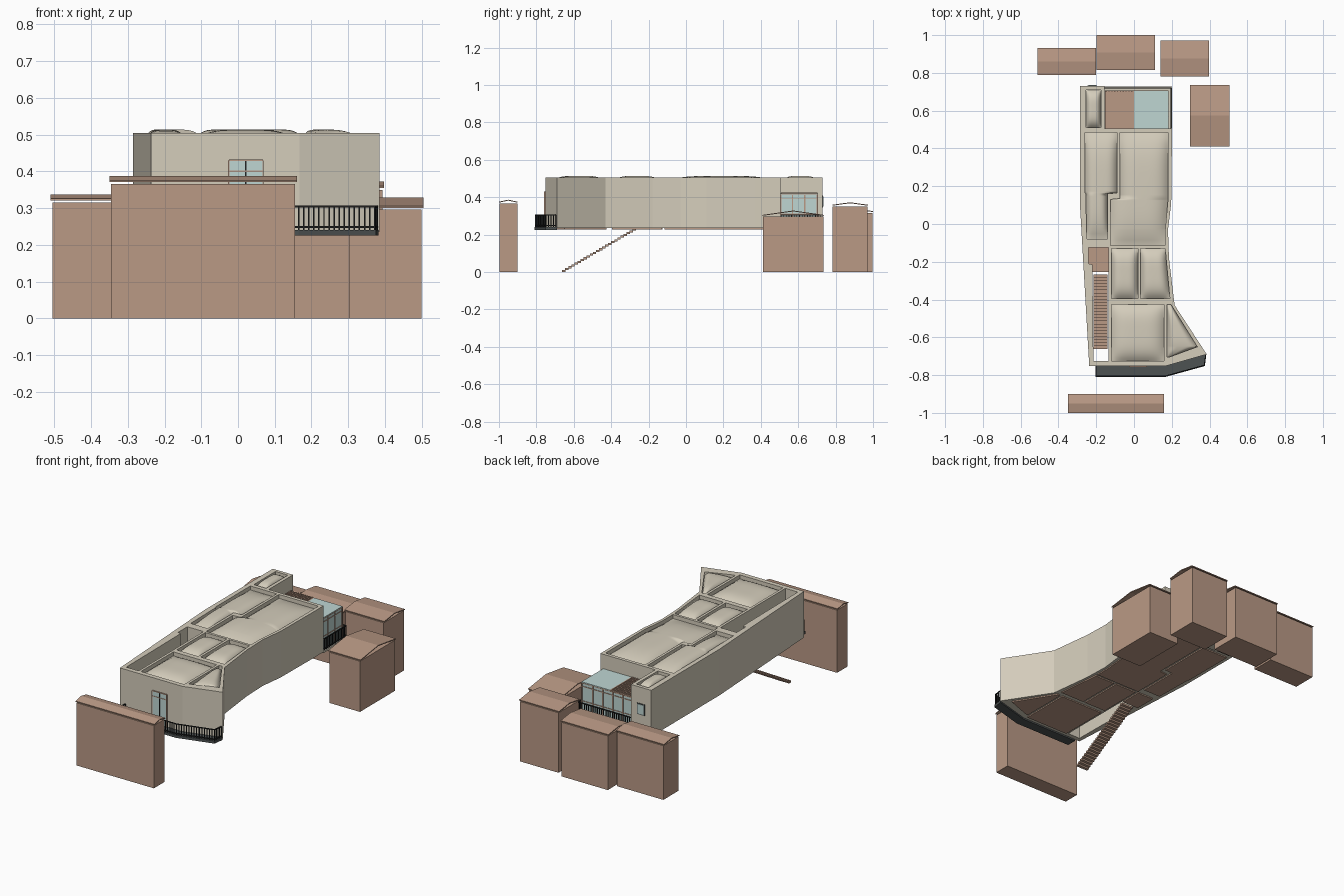
import bpy
import bmesh
from mathutils import Matrix, Vector

if "Cube" in bpy.data.objects:
    bpy.data.objects.remove(bpy.data.objects["Cube"], do_unlink=True)


def material(name, r, g, b):
    m = bpy.data.materials.new(name)
    m.use_nodes = True
    m.diffuse_color = (r, g, b, 1)
    for n in m.node_tree.nodes:
        if n.type == 'BSDF_PRINCIPLED':
            n.inputs["Base Color"].default_value = (r, g, b, 1)
    return m


PLASTER = material("warm plaster", 0.66, 0.61, 0.50)
CLAY = material("clay brown", 0.49, 0.32, 0.235)
GLASS = material("pale glass", 0.52, 0.67, 0.65)
SLATE = material("dark slate", 0.075, 0.085, 0.085)
IRON = material("black iron", 0.015, 0.016, 0.016)
FLOOR_Z, TOP_Z = 0.235, 0.505


def finish(name, bm, mat, smooth=False):
    bmesh.ops.recalc_face_normals(bm, faces=bm.faces[:])
    me = bpy.data.meshes.new(name)
    for f in bm.faces:
        f.smooth = smooth
    bm.to_mesh(me)
    bm.free()
    me.materials.append(mat)
    ob = bpy.data.objects.new(name, me)
    bpy.context.scene.collection.objects.link(ob)
    return ob


def prism(name, loops, lo, hi, mat, matrix=None):
    """Extrude an outline with optional holes."""
    bm = bmesh.new()
    for loop in loops:
        vs = [bm.verts.new((a, b, lo)) for a, b in loop]
        for i, v in enumerate(vs):
            bm.edges.new((v, vs[i - 1]))
    bmesh.ops.triangle_fill(bm, use_beauty=True, edges=bm.edges[:])
    res = bmesh.ops.extrude_face_region(bm, geom=bm.faces[:], use_keep_orig=True)
    top = [g for g in res["geom"] if isinstance(g, bmesh.types.BMVert)]
    bmesh.ops.translate(bm, verts=top, vec=(0, 0, hi - lo))
    if matrix:
        bm.transform(matrix)
    return finish(name, bm, mat)


def add_box(bm, x0, x1, y0, y1, z0, z1):
    m = (Matrix.Translation(((x0 + x1) / 2, (y0 + y1) / 2, (z0 + z1) / 2))
         @ Matrix.Diagonal((x1 - x0, y1 - y0, z1 - z0, 1)))
    bmesh.ops.create_cube(bm, size=1, matrix=m)


def boxes(name, mat, items):
    bm = bmesh.new()
    for it in items:
        add_box(bm, *it)
    return finish(name, bm, mat)


def add_bar(bm, a, b, t):
    a, b = Vector(a), Vector(b)
    d = b - a
    m = (Matrix.Translation((a + b) / 2) @ d.to_track_quat('X', 'Z').to_matrix().to_4x4()
         @ Matrix.Diagonal((d.length, t, t, 1)))
    bmesh.ops.create_cube(bm, size=1, matrix=m)


def railing(name, path, z0, z1):
    bm = bmesh.new()
    for p, q in zip(path, path[1:]):
        p, q = Vector(p), Vector(q)
        for z in (z0 + 0.008, z1):
            add_bar(bm, (*p, z), (*q, z), 0.005)
        n = max(1, round((q - p).length / 0.014))
        for i in range(n + 1):
            c = p.lerp(q, i / n)
            add_bar(bm, (*c, z0), (*c, z1), 0.004)
    return finish(name, bm, IRON)


# Rooms as rows of (y, left x, right x), from back to front
ROOMS = {
    "tower": [(0.71, -0.255, -0.175), (0.51, -0.255, -0.175)],
    "west_hall": [(0.485, -0.26, -0.09), (0.165, -0.26, -0.09),
                  (0.16, -0.255, -0.14), (-0.08, -0.25, -0.14)],
    "main_hall": [(0.485, -0.075, 0.18), (0.135, -0.075, 0.18), (0.13, -0.125, 0.18),
                  (-0.03, -0.125, 0.165), (-0.115, -0.125, 0.165)],
    "middle_west": [(-0.13, -0.12, 0.02), (-0.395, -0.12, 0.02)],
    "middle_east": [(-0.13, 0.035, 0.165), (-0.395, 0.035, 0.19)],
    "front_room": [(-0.425, -0.12, 0.16), (-0.725, -0.12, 0.16)],
    "front_corner": [(-0.425, 0.175, 0.195), (-0.65, 0.175, 0.335), (-0.705, 0.175, 0.185)],
}
STAIRWELL = [(-0.125, -0.24, -0.135), (-0.21, -0.24, -0.135),
             (-0.215, -0.22, -0.135), (-0.725, -0.215, -0.135)]


def row_loop(rows):
    return [(l, y) for y, l, r in rows] + [(r, y) for y, l, r in reversed(rows)]


def pillow(name, rows, edge=0.482, crest=0.514, n=20):
    """Gently swollen roof panel filling one room outline."""
    top, bot = rows[0][0], rows[-1][0]
    ys = {top + (bot - top) * i / n for i in range(n + 1)} | {r[0] for r in rows}
    bm = bmesh.new()
    grid = []
    for y in sorted(ys, reverse=True):
        for (ya, la, ra), (yb, lb, rb) in zip(rows, rows[1:]):
            if ya >= y >= yb:
                k = (ya - y) / (ya - yb)
                left, right = la + (lb - la) * k, ra + (rb - ra) * k
                break
        t = 2 * (top - y) / (top - bot) - 1
        line = []
        for j in range(n + 1):
            s = 2 * j / n - 1
            z = edge + (crest - edge) * (1 - s ** 4) * (1 - t ** 4)
            line.append(bm.verts.new((left + (right - left) * j / n, y, z)))
        grid.append(line)
    for a, b in zip(grid, grid[1:]):
        for j in range(n):
            bm.faces.new((a[j], b[j], b[j + 1], a[j + 1]))
    finish(name, bm, PLASTER, True)


# Walls with open rooms, roof panels and floors
OUTLINE = [(-0.286, 0.73), (-0.155, 0.73), (-0.155, 0.505), (0.2, 0.505), (0.2, 0.37),
           (0.197, 0.11), (0.18, -0.03), (0.185, -0.18), (0.215, -0.43), (0.385, -0.69),
           (0.167, -0.752), (-0.237, -0.752), (-0.286, 0.1)]
prism("walls", [OUTLINE] + [row_loop(r) for r in ROOMS.values()] + [row_loop(STAIRWELL)],
      FLOOR_Z, TOP_Z, PLASTER)
for room, rows in ROOMS.items():
    pillow(room + "_roof", rows)
    prism(room + "_floor", [row_loop(rows)], FLOOR_Z - 0.007, FLOOR_Z + 0.003, CLAY)

# Stair landing and flight of treads
boxes("stair_landing", CLAY, [(-0.24, -0.135, -0.255, -0.125, 0.228, 0.238)])
STEPS = 24
boxes("stair_treads", CLAY,
      [(-0.215, -0.14, -0.285 - 0.0164 * i, -0.267 - 0.0164 * i,
        0.222 - 0.0096 * i, 0.233 - 0.0096 * i) for i in range(STEPS)])

# Front balcony
BALCONY = [(-0.205, -0.75), (-0.205, -0.81), (0.165, -0.81), (0.375, -0.752), (0.383, -0.69),
           (0.167, -0.75)]
prism("balcony_slab", [BALCONY], 0.226, 0.241, SLATE)
railing("balcony_railing", [(-0.2, -0.755), (-0.2, -0.805), (0.165, -0.805),
                            (0.372, -0.748), (0.379, -0.695)], 0.241, 0.305)

# Front glass door and small back window
boxes("front_door_glass", GLASS, [(-0.025, 0.068, -0.756, -0.75, 0.241, 0.43)])
boxes("front_door_frame", CLAY,
      [(x - 0.002, x + 0.002, -0.758, -0.75, 0.241, 0.43) for x in (-0.025, 0.068)]
      + [(-0.025, 0.068, -0.758, -0.75, z - 0.002, z + 0.002) for z in (0.4, 0.43)])
boxes("front_door_split", IRON, [(0.0195, 0.0235, -0.758, -0.75, 0.241, 0.43)])
boxes("tower_window_frame", SLATE, [(-0.245, -0.195, 0.728, 0.733, 0.345, 0.41)])
boxes("tower_window_glass", GLASS, [(-0.24, -0.2, 0.728, 0.735, 0.35, 0.405)])

# Glazed back terrace room
boxes("terrace_floor", PLASTER, [(-0.155, 0.2, 0.505, 0.727, 0.228, 0.24)])
boxes("terrace_glass", GLASS, [(-0.153, 0.18, 0.698, 0.703, 0.24, 0.416),
                               (0.175, 0.18, 0.505, 0.7, 0.24, 0.416),
                               (0, 0.182, 0.505, 0.705, 0.416, 0.421)])
boxes("terrace_solid_roof", CLAY, [(-0.153, 0, 0.505, 0.705, 0.414, 0.421)])
boxes("terrace_roof_battens", CLAY,
      [(-0.15 + 0.015 * i, -0.144 + 0.015 * i, 0.507, 0.703, 0.421, 0.425) for i in range(10)])
frame = [(x - 0.003, x + 0.003, 0.697, 0.707, 0.24, 0.416)
         for x in (-0.15, -0.085, -0.02, 0.045, 0.11, 0.18)]
frame += [(0.174, 0.184, y - 0.003, y + 0.003, 0.24, 0.416) for y in (0.508, 0.57, 0.635)]
for z in (0.31, 0.395, 0.414):
    frame += [(-0.153, 0.183, 0.697, 0.706, z - 0.002, z + 0.002),
              (0.174, 0.183, 0.505, 0.706, z - 0.002, z + 0.002)]
boxes("terrace_frame", CLAY, frame)
railing("terrace_railing", [(-0.153, 0.72), (0.195, 0.72), (0.195, 0.508)], 0.24, 0.305)

# Neighbouring houses with thin gable roofs: x0, x1, y0, y1, wall top, ridge
HOUSES = {
    "front_house": (-0.35, 0.16, -1.0, -0.9, 0.366, 0.387),
    "side_house": (0.297, 0.505, 0.41, 0.737, 0.296, 0.329),
    "back_house_east": (0.14, 0.398, 0.782, 0.972, 0.35, 0.373),
    "back_house_middle": (-0.198, 0.11, 0.815, 1.0, 0.316, 0.338),
    "back_house_west": (-0.51, -0.2, 0.79, 0.932, 0.316, 0.337),
}
ALONG_X = Matrix(((0, 0, 1, 0), (1, 0, 0, 0), (0, 1, 0, 0), (0, 0, 0, 1)))
for house, (x0, x1, y0, y1, wall, ridge) in HOUSES.items():
    boxes(house + "_walls", CLAY, [(x0 + 0.005, x1 - 0.005, y0 + 0.002, y1 - 0.002, 0, wall)])
    mid, eave, t = (y0 + y1) / 2, wall + 0.005, 0.005
    gable = [(y0, eave), (y0, eave + t), (mid, ridge), (y1, eave + t), (y1, eave),
             (mid, ridge - t)]
    prism(house + "_roof", [gable], x0, x1, CLAY, ALONG_X)
